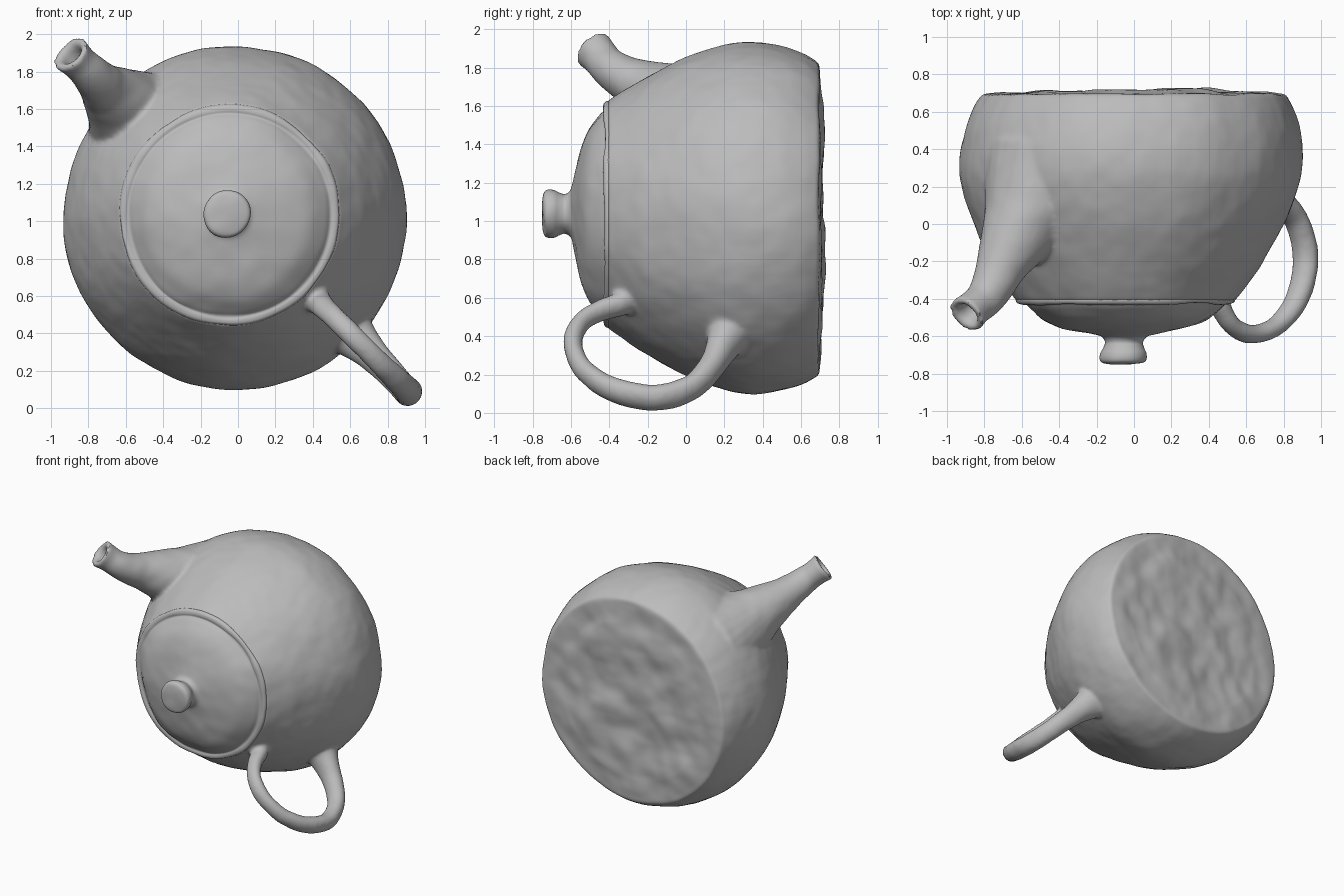
import bpy, bmesh
from math import sin, cos, pi, hypot
from mathutils import Vector, noise

if "Cube" in bpy.data.objects:
    bpy.data.objects.remove(bpy.data.objects["Cube"])

ACROSS = Vector((1, 0, 1)).normalized()    # normal of the plane shared by spout and handle

clay = bpy.data.materials.new("grey_clay")
clay.diffuse_color = (0.5, 0.5, 0.5, 1)
clay.use_nodes = True
clay.node_tree.nodes["Principled BSDF"].inputs["Base Color"].default_value = clay.diffuse_color


def axis(y):
    """Point on the slightly leaning pot axis, which runs along y."""
    return Vector((-0.028 + 0.04 * y, y, 1.025 - 0.018 * y))


def spline(points, steps):
    """Catmull-Rom curve through tuples of any length."""
    pts = [Vector(p) for p in points]
    pts = [pts[0]] + pts + [pts[-1]]
    out = []
    for a, b, c, d in zip(pts, pts[1:], pts[2:], pts[3:]):
        for i in range(steps):
            t = i / steps
            out.append(0.5 * (2 * b + (c - a) * t + (2 * a - 5 * b + 4 * c - d) * t ** 2
                              + (3 * b - a - 3 * c + d) * t ** 3))
    return out + [pts[-1]]


def skin(bm, rings, cap_start=True):
    """Join rings of points into a tube and close its ends."""
    loops = [[bm.verts.new(p) for p in ring] for ring in rings]
    n = len(loops[0])
    for a, b in zip(loops, loops[1:]):
        for i in range(n):
            j = (i + 1) % n
            bm.faces.new((a[i], a[j], b[j], b[i]))
    if cap_start:
        bm.faces.new(loops[0][::-1])
    bm.faces.new(loops[-1])


def lathe(bm, profile, steps, n=96, cap_start=True):
    """Turn a (radius, y) profile around the pot axis."""
    skin(bm, [[axis(y) + Vector((r * cos(2 * pi * i / n), 0, r * sin(2 * pi * i / n)))
               for i in range(n)] for r, y in spline(profile, steps)], cap_start)


def sweep(bm, path, bore=(), wide=1.0, n=28):
    """Tube along (outward, y, radius); bore rings go back down the inside."""
    pts = spline(path, 6)
    pos = [Vector((-0.025 + p[0], p[1], 1.025 - p[0])) for p in pts]
    rings = []
    last = len(pts) - 1
    for k, r in [(k, p[2]) for k, p in enumerate(pts)] + [(last + i, r) for i, r in bore]:
        tangent = (pos[min(k + 1, last)] - pos[max(k - 1, 0)]).normalized()
        side = tangent.cross(ACROSS)
        rings.append([pos[k] + r * (cos(2 * pi * i / n) * side
                                    + wide * sin(2 * pi * i / n) * ACROSS) for i in range(n)])
    skin(bm, rings)


def make_object(name, bm):
    bmesh.ops.recalc_face_normals(bm, faces=bm.faces)
    mesh = bpy.data.meshes.new(name)
    bm.to_mesh(mesh)
    bm.free()
    mesh.materials.append(clay)
    obj = bpy.data.objects.new(name, mesh)
    bpy.context.collection.objects.link(obj)
    bpy.ops.object.select_all(action='DESELECT')
    bpy.context.view_layer.objects.active = obj
    obj.select_set(True)
    return obj


def roughen(obj, amount):
    """Hand-made unevenness, with deeper dents in the flat base."""
    moved = []
    for v in obj.data.vertices:
        p = v.co
        q = p + v.normal * amount * (noise.noise(p * 4) + 0.3 * noise.noise(p * 11))
        c = axis(p.y)
        r = hypot(p.x - c.x, p.z - c.z)
        if p.y > 0.66 and r < 0.78:
            w = min(1, (0.78 - r) / 0.15)
            q.y += w * (0.01 + 0.032 * noise.noise(p * 3.2) + 0.012 * noise.noise(p * 7))
        moved.append(q)
    for v, q in zip(obj.data.vertices, moved):
        v.co = q
    obj.data.update()


# Body, spout and handle, melted into one skin
bm = bmesh.new()
lathe(bm, [(0.585, -0.41), (0.595, -0.40), (0.72, -0.21), (0.83, 0.0), (0.90, 0.2),
           (0.918, 0.34), (0.90, 0.49), (0.86, 0.61), (0.81, 0.695)], 5)
sweep(bm, [(-0.44, 0.24, 0.36), (-0.51, 0.11, 0.29), (-0.585, -0.03, 0.215),
           (-0.665, -0.19, 0.152), (-0.72, -0.31, 0.118), (-0.775, -0.40, 0.101),
           (-0.825, -0.445, 0.095), (-0.872, -0.488, 0.107)],
      bore=[(0, 0.075), (-2, 0.062), (-9, 0.05)])
sweep(bm, [(0.40, -0.24, 0.075), (0.455, -0.34, 0.06), (0.49, -0.45, 0.052),
           (0.555, -0.55, 0.048), (0.66, -0.59, 0.048), (0.78, -0.55, 0.052),
           (0.875, -0.44, 0.058), (0.93, -0.29, 0.062), (0.94, -0.13, 0.062),
           (0.89, 0.03, 0.062), (0.79, 0.13, 0.068), (0.68, 0.19, 0.09), (0.58, 0.24, 0.14)],
      wide=1.2)
body = make_object("teapot_body", bm)
remesh = body.modifiers.new("remesh", 'REMESH')
remesh.mode = 'VOXEL'
remesh.voxel_size = 0.014
soften = body.modifiers.new("soften", 'SMOOTH')
soften.factor = 0.5
soften.iterations = 8
for name in ("remesh", "soften"):
    bpy.ops.object.modifier_apply(modifier=name)
if not body.data.materials:
    body.data.materials.append(clay)

# Open the mouth of the body, hidden beneath the lid
bm = bmesh.new()
bm.from_mesh(body.data)
mouth = [v for v in bm.verts if v.co.y < -0.395
         and hypot(v.co.x - axis(v.co.y).x, v.co.z - axis(v.co.y).z) < 0.51]
bmesh.ops.delete(bm, geom=mouth, context='VERTS')
bm.to_mesh(body.data)
bm.free()
roughen(body, 0.009)
bpy.ops.object.shade_smooth_by_angle(angle=0.7)

# Lid with raised rim, dome and knob
bm = bmesh.new()
lathe(bm, [(0.575, -0.385), (0.589, -0.402), (0.582, -0.422), (0.562, -0.428),
           (0.54, -0.426), (0.51, -0.455), (0.43, -0.515), (0.30, -0.562), (0.18, -0.588),
           (0.125, -0.602), (0.102, -0.63), (0.108, -0.66), (0.121, -0.69), (0.122, -0.72),
           (0.108, -0.737), (0.06, -0.743), (0.004, -0.744)], 4, cap_start=False)
lid = make_object("lid", bm)
roughen(lid, 0.013)
bpy.ops.object.shade_smooth_by_angle(angle=0.9)
